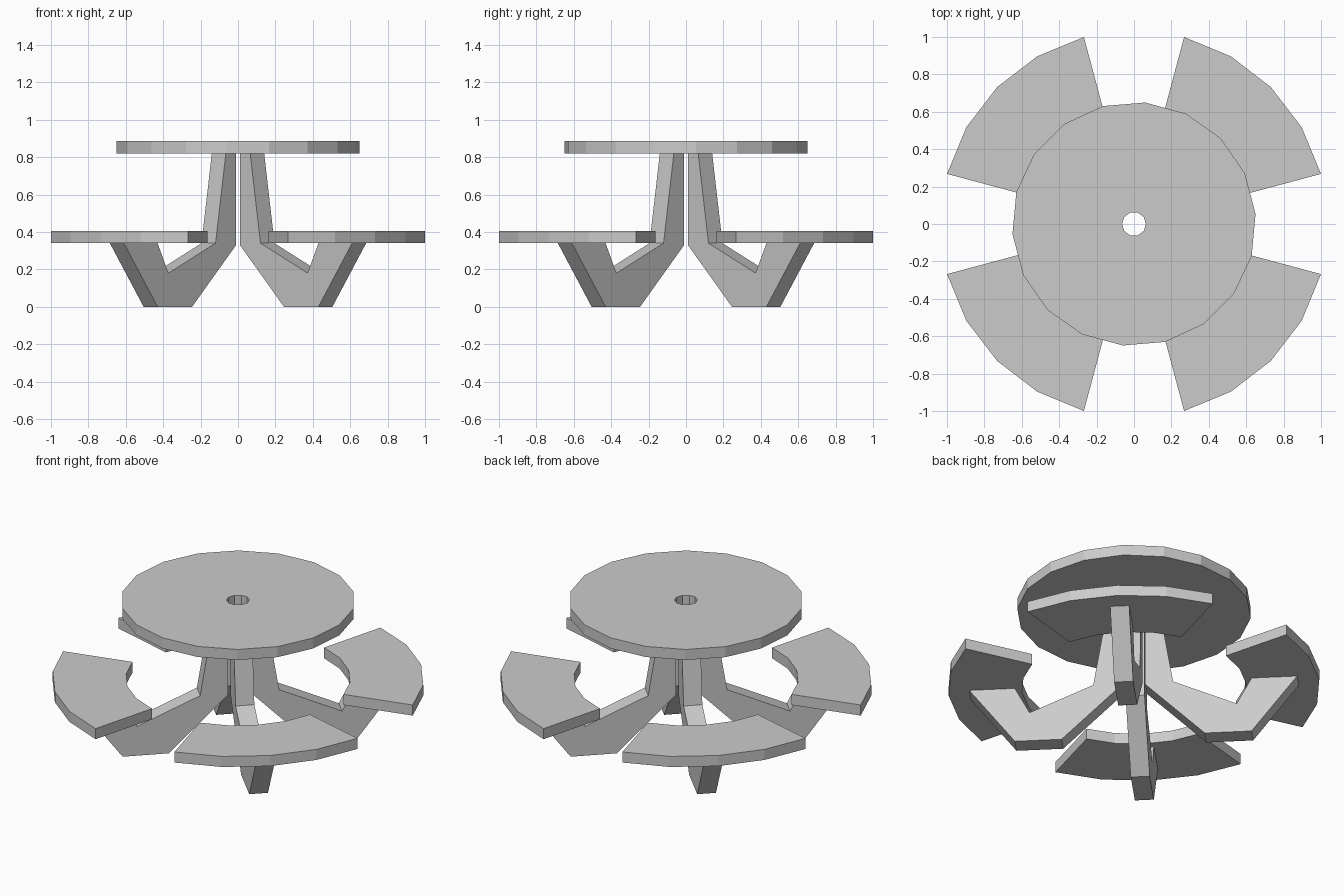
import bpy
import bmesh
from math import cos, sin, radians
from mathutils import Matrix, Vector

cube = bpy.data.objects.get("Cube")
if cube:
    bpy.data.objects.remove(cube, do_unlink=True)

# One plain grey for the whole set
grey = bpy.data.materials.new("plain_grey")
grey.use_nodes = True
colour = (0.6, 0.6, 0.6, 1)
grey.diffuse_color = colour
grey.node_tree.nodes["Principled BSDF"].inputs["Base Color"].default_value = colour


def arc(radius, angles):
    return [(radius * cos(radians(a)), radius * sin(radians(a))) for a in angles]


def slab(name, loops, thickness, matrix):
    """Extrude a flat outline, with optional holes, along its own z."""
    bm = bmesh.new()
    edges = []
    for loop in loops:
        verts = [bm.verts.new((u, v, 0)) for u, v in loop]
        for i, vert in enumerate(verts):
            edges.append(bm.edges.new((verts[i - 1], vert)))
    bmesh.ops.triangle_fill(bm, edges=edges, use_beauty=True, normal=(0, 0, 1))
    result = bmesh.ops.extrude_face_region(bm, geom=bm.faces[:], use_keep_orig=True)
    top = [g for g in result["geom"] if isinstance(g, bmesh.types.BMVert)]
    bmesh.ops.translate(bm, verts=top, vec=Vector((0, 0, thickness)))
    bm.transform(matrix)
    bmesh.ops.recalc_face_normals(bm, faces=bm.faces[:])
    mesh = bpy.data.meshes.new(name)
    bm.to_mesh(mesh)
    bm.free()
    mesh.materials.append(grey)
    obj = bpy.data.objects.new(name, mesh)
    bpy.context.collection.objects.link(obj)
    return obj


SEAT_Z, TOP_Z, BOARD = 0.34, 0.82, 0.065

# Round table top with the parasol hole
rim = arc(0.652, [4.8 + 20 * i for i in range(18)])
hole = arc(0.064, range(0, 360, 36))
slab("table_top", [rim, hole], BOARD, Matrix.Translation((0, 0, TOP_Z)))

# Curved bench, centred on its own x axis
bench = arc(1.035, range(-30, 31, 15)) + arc(0.625, range(30, -31, -15))

# Forked leg: upright to the table and arm to the bench (radius, height)
leg = [(0.067, TOP_Z), (0.067, 0.33), (0.4, 0), (0.661, 0), (0.916, SEAT_Z),
       (0.661, SEAT_Z), (0.579, 0.18), (0.223, SEAT_Z), (0.145, TOP_Z)]
LEG_WIDTH = 0.106
upright = Matrix.Rotation(radians(90), 4, "X") @ Matrix.Translation((0, 0, -LEG_WIDTH / 2))

sides = {"back_left": 45, "back_right": 135, "front_right": 225, "front_left": 315}
for side, angle in sides.items():
    turn = Matrix.Rotation(radians(angle), 4, "Z")
    slab(side + "_bench", [bench], BOARD, turn @ Matrix.Translation((0, 0, SEAT_Z)))
    slab(side + "_leg", [leg], LEG_WIDTH, turn @ upright)
